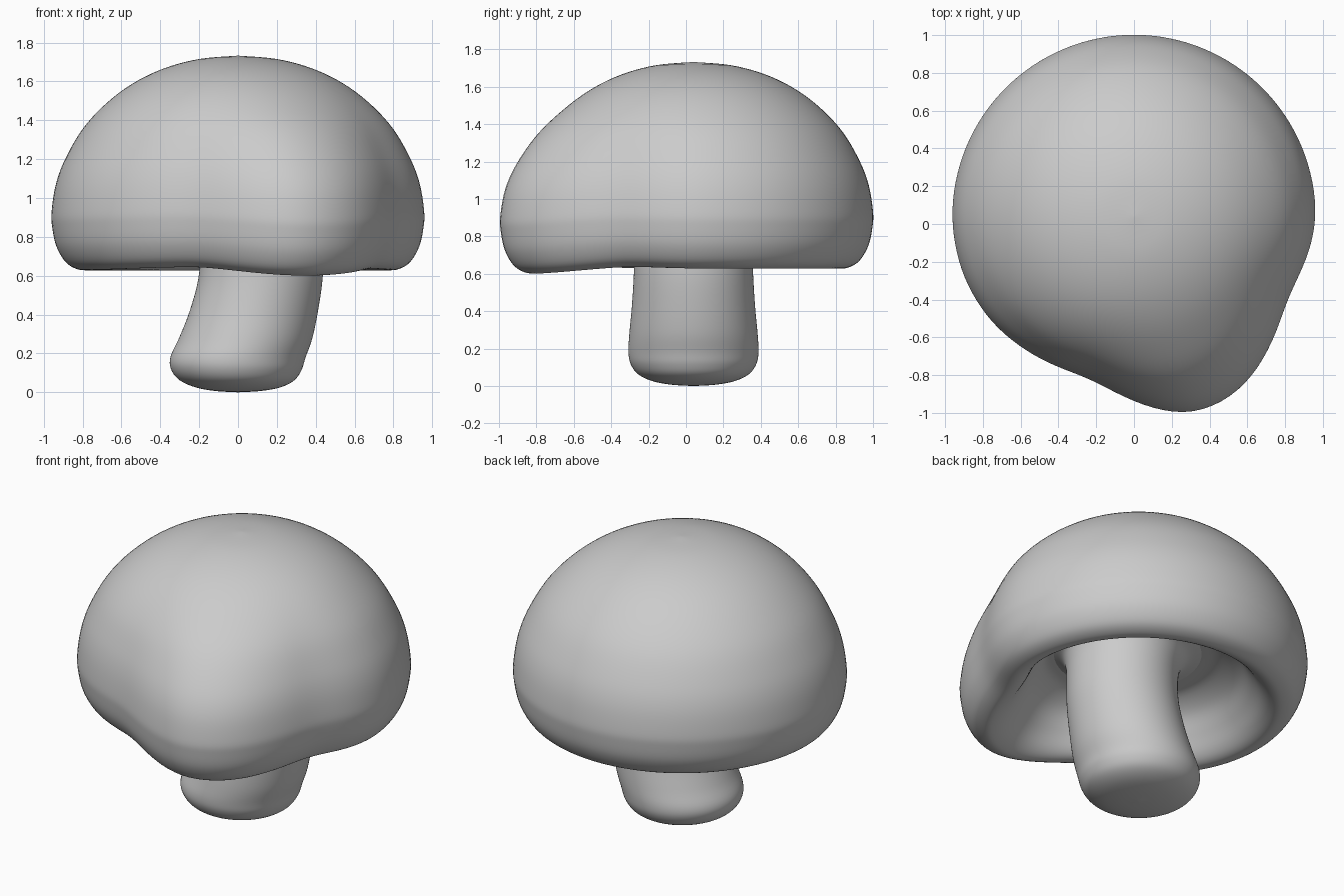
import bpy, bmesh, math

if "Cube" in bpy.data.objects:
    bpy.data.objects.remove(bpy.data.objects["Cube"])

CY = 0.04      # y of the mushroom's axis
SEG = 128

# Swelling of the cap outline: (angle in degrees, radius offset)
SWELL = [(-180, 0), (-160, -.008), (-143, -.025), (-131, -.046), (-117, -.067),
         (-106, -.073), (-96, -.027), (-84, .055), (-75, .112), (-65, .12),
         (-55, .09), (-41, .015), (-30, -.037), (-21, -.038), (-12, -.018), (0, 0), (180, 0)]


def cubic(p0, p1, p2, p3, t):
    return 0.5 * (2*p1 + (p2-p0)*t + (2*p0-5*p1+4*p2-p3)*t*t + (3*p1-p0-3*p2+p3)*t**3)


def swell(deg):
    deg = (deg + 180) % 360 - 180
    for (a0, v0), (a1, v1) in zip(SWELL, SWELL[1:]):
        if a0 <= deg <= a1:
            t = (deg - a0) / (a1 - a0)
            return v0 + (v1 - v0) * t
    return 0


def smooth_swell(deg):
    # Average over a small window to round off the outline
    offs = range(-8, 9, 2)
    wts = [1 - abs(o) / 10 for o in offs]
    return 1.06 * sum(w * swell(deg + o) for o, w in zip(offs, wts)) / sum(wts)


def refine(points, n=5):
    out = []
    for i in range(len(points) - 1):
        quad = [points[min(max(i + k, 0), len(points) - 1)] for k in (-1, 0, 1, 2)]
        out += [tuple(cubic(*c, j / n) for c in zip(*quad)) for j in range(n)]
    return out + [points[-1]]


def loft(name, points, pole_first):
    """Rings from (radius, z, centre x, swell weight), one end closed by a pole."""
    bm = bmesh.new()
    rings = []
    for r, z, cx, w in refine(points):
        ring = []
        for s in range(SEG):
            a = 2 * math.pi * s / SEG
            d = smooth_swell(math.degrees(a)) * w
            drop = 0.22 * d if z < 1.0 else 0.22 * d * max(0, 1.6 - z) / 0.6
            rr = max(r + d, 0.001)
            ring.append(bm.verts.new((cx + rr*math.cos(a), CY + rr*math.sin(a), z - drop)))
        rings.append(ring)
    for lo, hi in zip(rings, rings[1:]):
        for s in range(SEG):
            t = (s + 1) % SEG
            bm.faces.new((lo[s], lo[t], hi[t], hi[s]))
    bm.faces.new(rings[0][::-1] if pole_first else rings[-1])
    bmesh.ops.recalc_face_normals(bm, faces=bm.faces)
    for f in bm.faces:
        f.smooth = True
    me = bpy.data.meshes.new(name)
    bm.to_mesh(me)
    bm.free()
    ob = bpy.data.objects.new(name, me)
    bpy.context.collection.objects.link(ob)


# Leaning stem, flaring into the underside of the cap
loft("stem", [
    (.004, 0, 0, 0), (.12, .007, 0, 0), (.22, .026, 0, 0), (.295, .062, -.005, 0),
    (.335, .115, -.008, 0), (.348, .18, 0, 0), (.343, .28, .04, 0), (.33, .42, .082, 0),
    (.32, .58, .115, 0), (.317, .72, .122, 0), (.325, .83, .115, 0),
    (.355, .9, .1, 0), (.42, .935, .08, 0)], True)

# Domed cap: hollow underside, rounded rim, dome
loft("cap", [
    (.42, .935, .08, 0), (.5, .925, .05, .1), (.585, .86, .02, .3), (.65, .76, .005, .6),
    (.71, .675, 0, .85), (.765, .635, 0, 1), (.82, .631, 0, 1), (.885, .667, 0, 1), (.935, .75, 0, 1),
    (.957, .85, 0, 1), (.96, .93, 0, 1), (.938, 1.07, 0, .95), (.89, 1.2, 0, .8),
    (.8, 1.355, 0, .5), (.68, 1.485, 0, .2), (.54, 1.59, 0, .05), (.38, 1.667, 0, 0),
    (.2, 1.715, 0, 0), (.004, 1.732, 0, 0)], False)
